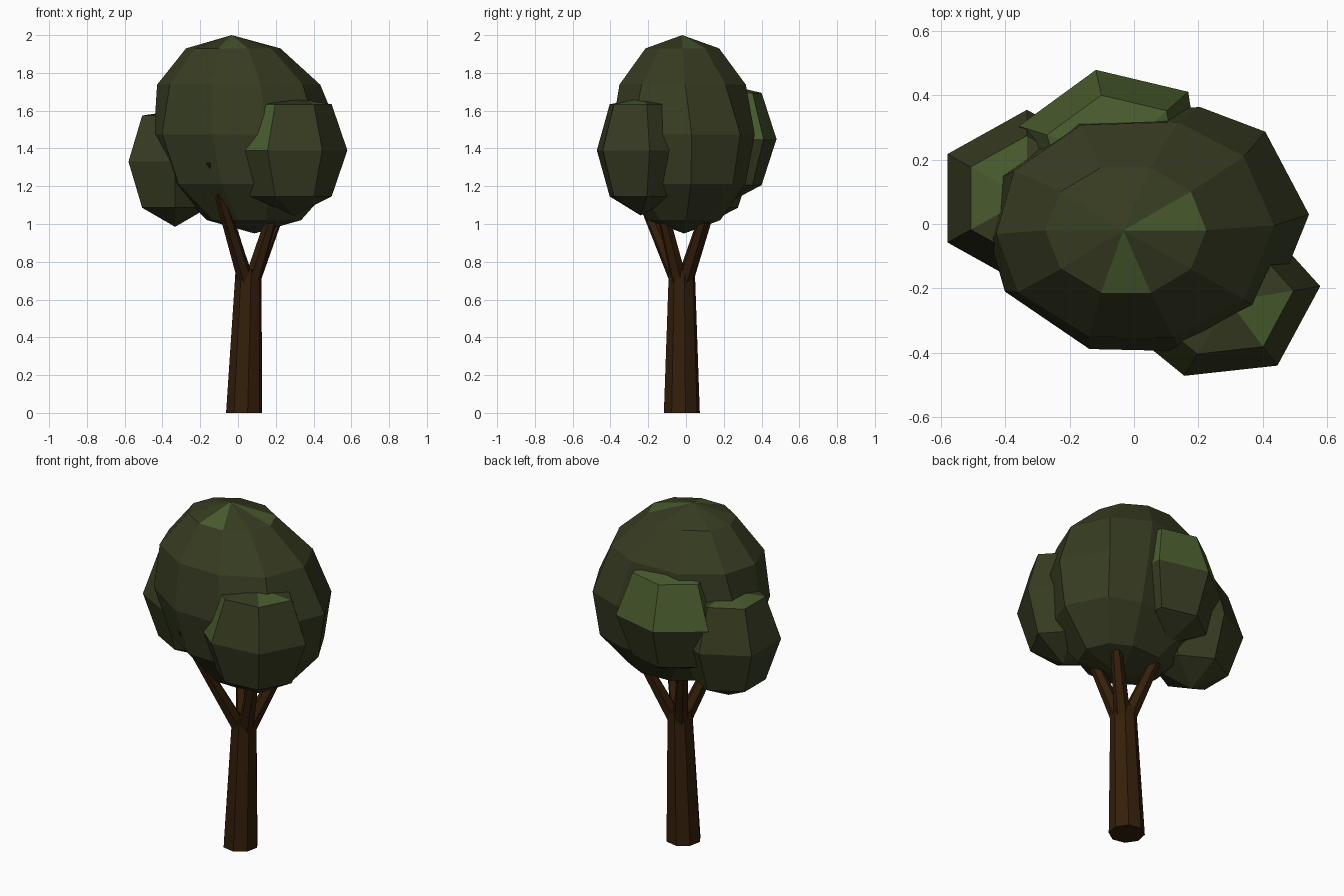
import bpy, bmesh, math
from mathutils import Vector

if "Cube" in bpy.data.objects:
    bpy.data.objects.remove(bpy.data.objects["Cube"])


def material(name, rgb):
    m = bpy.data.materials.new(name)
    m.diffuse_color = (*rgb, 1)
    m.use_nodes = True
    m.node_tree.nodes["Principled BSDF"].inputs["Base Color"].default_value = m.diffuse_color
    return m


BARK = material("bark brown", (0.034, 0.0135, 0.003))
DARK = material("dark leaf green", (0.038, 0.045, 0.0155))
LIGHT = material("light leaf green", (0.066, 0.105, 0.027))


def finish(name, bm, mats):
    bmesh.ops.recalc_face_normals(bm, faces=bm.faces)
    me = bpy.data.meshes.new(name)
    bm.to_mesh(me)
    bm.free()
    for m in mats:
        me.materials.append(m)
    ob = bpy.data.objects.new(name, me)
    bpy.context.collection.objects.link(ob)


def blob(name, centre, radii, segs, bands, phase=0, lean=(0, 0), top=None, tweak={}, fade={}, light=lambda b, s: False):
    """Faceted ball. light(band from top, segment) picks the lighter faces, top is the
    height of the upper pole, tweak gives (turn, scale) per segment, fade weakens it per ring."""
    bm = bmesh.new()
    rings = []
    for b in range(bands + 1):
        t = math.pi * b / bands
        z = radii[2] * math.cos(t)
        if b == 0 and top:
            z = top
        ring = []
        for s in range(1 if b in (0, bands) else segs):
            turn, scale = tweak.get(s, (0, 1))
            f = fade.get(b, 1)
            a = math.radians(phase + turn * f) + 2 * math.pi * s / segs
            r = math.sin(t) * (1 + (scale - 1) * f)
            co = Vector((radii[0] * r * math.cos(a) + lean[0] * z,
                         radii[1] * r * math.sin(a) + lean[1] * z, z))
            ring.append(bm.verts.new(Vector(centre) + co))
        rings.append(ring)
    for b in range(bands):
        for s in range(segs):
            up, lo, n = rings[b], rings[b + 1], (s + 1) % segs
            if b == 0:
                vs = (up[0], lo[s], lo[n])
            elif b == bands - 1:
                vs = (up[s], lo[0], up[n])
            else:
                vs = (up[s], lo[s], lo[n], up[n])
            bm.faces.new(vs).material_index = int(light(b, s))
    finish(name, bm, (DARK, LIGHT))


def limb(name, start, end, r0, r1, sides, level=False):
    """Tapered prism between two points; level keeps the ends horizontal."""
    bm = bmesh.new()
    p, q = Vector(start), Vector(end)
    rot = Vector((0, 0, 1)).rotation_difference(Vector((0, 0, 1)) if level else q - p)
    rings = []
    for c, r in ((p, r0), (q, r1)):
        rings.append([bm.verts.new(c + rot @ Vector((
            r * math.cos(2 * math.pi * (i + 0.25) / sides),
            r * math.sin(2 * math.pi * (i + 0.25) / sides), 0))) for i in range(sides)])
    for i in range(sides):
        j = (i + 1) % sides
        bm.faces.new((rings[0][i], rings[0][j], rings[1][j], rings[1][i]))
    for r in rings:
        bm.faces.new(r)
    finish(name, bm, (BARK,))


# Trunk and four spreading branches
limb("trunk", (0.032, -0.022, 0), (0.056, -0.022, 0.76), 0.097, 0.070, 8, True)
tips = {"front_left": (-0.15, -0.315, 1.33), "back_right": (0.31, 0.18, 1.30),
        "back_left": (-0.13, 0.20, 1.30), "front_right": (0.26, -0.18, 1.30)}
for key, tip in tips.items():
    side = Vector((tip[0] - 0.056, tip[1] + 0.022, 0)).normalized() * 0.02
    limb("branch_" + key, Vector((0.056, -0.022, 0.69)) + side, tip, 0.044, 0.022, 6)

# Main crown, leaning slightly to the left at the top, uneven around its middle
crown_tweak = dict(enumerate([(6, 1.04), (8, 1.06), (-3, 0.99), (12, 0.97), (14, 0.99),
                              (6, 0.95), (-7, 0.98), (-2, 0.97), (-3, 0.96), (-4, 1.02)]))
blob("main_crown", (0.027, -0.015, 1.475), (0.50, 0.41, 0.525), 10, 6,
     lean=(-0.115, -0.01), tweak=crown_tweak, fade={1: 0, 2: 0.35, 5: 0.5},
     light=lambda b, s: b == 0 and s in (0, 7))

# Side clumps of leaves, flattened on top
blob("front_right_clump", (0.295, -0.24, 1.39), (0.28, 0.26, 0.345), 6, 4, phase=7,
     top=0.275, tweak={3: (8, 1.2), 4: (-6, 1.02), 5: (-2, 0.94), 0: (3, 1.03)},
     light=lambda b, s: (b, s) in ((1, 3), (0, 5)))
blob("left_clump", (-0.333, 0.08, 1.33), (0.285, 0.275, 0.345), 6, 4, phase=30,
     top=0.27, light=lambda b, s: b == 0 and s in (1, 2))
blob("back_clump", (-0.06, 0.21, 1.45), (0.285, 0.278, 0.345), 6, 4, phase=42,
     top=0.29, tweak={0: (0, 1.08), 1: (0, 0.99), 2: (0, 1.1)},
     light=lambda b, s: b < 2)
